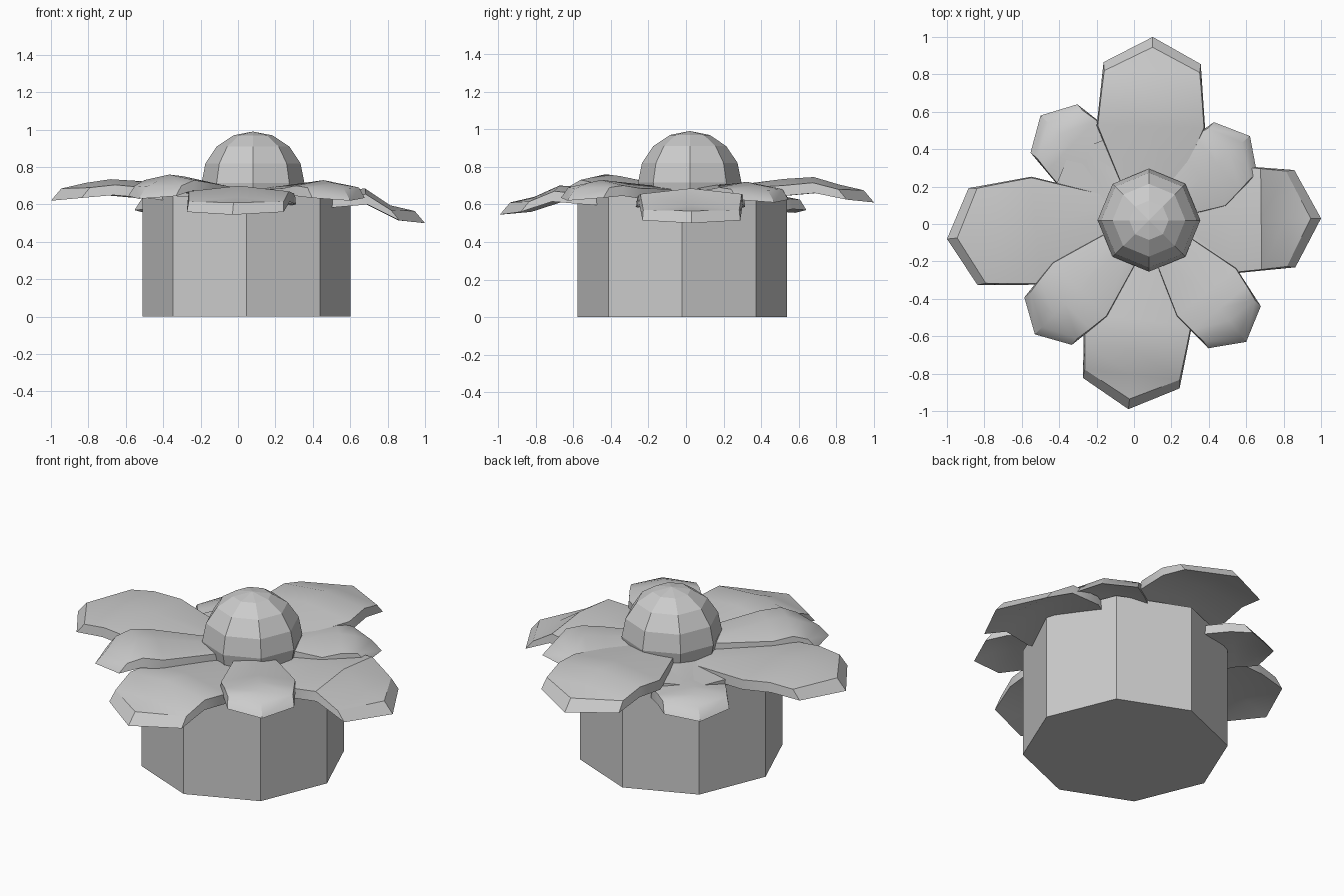
import bpy, math
from mathutils import Vector

if "Cube" in bpy.data.objects:
    bpy.data.objects.remove(bpy.data.objects["Cube"])

CX, CY = 0.08, 0.02      # flower centre


def shade(obj, angle=35):
    bpy.ops.object.select_all(action='DESELECT')
    obj.select_set(True)
    bpy.context.view_layer.objects.active = obj
    bpy.ops.object.shade_smooth_by_angle(angle=math.radians(angle))


# pot: octagonal prism
bpy.ops.mesh.primitive_cylinder_add(vertices=8, radius=0.556, depth=0.645,
                                    location=(0.045, -0.02, 0.3225))
bpy.context.object.name = "pot"

# flower centre: low-poly ball
bpy.ops.mesh.primitive_uv_sphere_add(segments=8, ring_count=8, radius=0.275,
                                     location=(CX, CY, 0.715))
bpy.context.object.name = "flower_centre"


def petal(name, tip, half_tip, half_mid, d_tip, d_mid, z_tip, z_mid, z_in):
    """Petal with a pointed outer end, a raised spine and a slanted outer rim."""
    base = Vector((CX, CY, 0))
    axis = Vector((tip[0], tip[1], 0)) - base
    length = axis.length
    axis.normalize()
    side = Vector((-axis.y, axis.x, 0))
    t = 0.055
    z_rim = z_tip + 0.065
    # stations: distance, half width, top height, rim inset outward, side drop
    stations = [
        (0.14, half_mid * 0.45, z_in, 0.0, 0.01),
        (length - d_mid, half_mid, z_mid - 0.01, 0.0, 0.035),
        (length - (d_mid + d_tip) * 0.5, (half_mid + half_tip) * 0.5, z_mid, 0.01, 0.03),
        (length - d_tip, half_tip, z_rim + 0.03, 0.045, 0.025),
    ]
    verts, faces = [], []
    for d, w, z, inset, drop in stations:
        for s in (-1, 0, 1):
            verts.append(base + axis * (d - inset) + side * (s * w * 0.98)
                         + Vector((0, 0, z - drop * abs(s))))
        for s in (-1, 0, 1):
            verts.append(base + axis * d + side * (s * w)
                         + Vector((0, 0, z - t - drop * abs(s))))
    n = len(verts)
    verts.append(base + axis * (length - 0.055) + Vector((0, 0, z_rim)))
    verts.append(base + axis * length + Vector((0, 0, z_tip)))
    for i in range(len(stations) - 1):
        a, b = i * 6, i * 6 + 6
        for k in (0, 1):
            faces.append((a + k, b + k, b + k + 1, a + k + 1))
            faces.append((a + k + 4, b + k + 4, b + k + 3, a + k + 3))
        faces.append((a, a + 3, b + 3, b))
        faces.append((a + 2, b + 2, b + 5, a + 5))
    e = (len(stations) - 1) * 6
    faces += [(e, n, e + 1), (e + 1, n, e + 2),
              (e + 3, e + 4, n + 1), (e + 4, e + 5, n + 1),
              (e, e + 3, n + 1, n), (e + 2, n, n + 1, e + 5),
              (0, 1, 4, 3), (1, 2, 5, 4)]
    me = bpy.data.meshes.new(name)
    me.from_pydata([tuple(v) for v in verts], [], faces)
    obj = bpy.data.objects.new(name, me)
    bpy.context.collection.objects.link(obj)
    shade(obj)


# four large petals: tip position, tip / middle / inner heights
for name, tip, zt, zm, zi in (
        ("large_petal_back", (0.10, 1.00), 0.61, 0.745, 0.69),
        ("large_petal_left", (-1.00, -0.08), 0.62, 0.735, 0.64),
        ("large_petal_front", (-0.03, -0.99), 0.545, 0.70, 0.64),
        ("large_petal_right", (1.00, 0.03), 0.50, 0.685, 0.64)):
    petal(name, tip, 0.26, 0.29, 0.14, 0.48, zt, zm, zi)

# four small petals between them
for name, tip, zt, zm, zi in (
        ("small_petal_back_right", (0.62, 0.47), 0.61, 0.72, 0.70),
        ("small_petal_front_right", (0.60, -0.63), 0.62, 0.73, 0.69),
        ("small_petal_front_left", (-0.53, -0.59), 0.63, 0.76, 0.69),
        ("small_petal_back_left", (-0.50, 0.58), 0.555, 0.66, 0.66)):
    petal(name, tip, 0.18, 0.205, 0.10, 0.34, zt, zm, zi)
